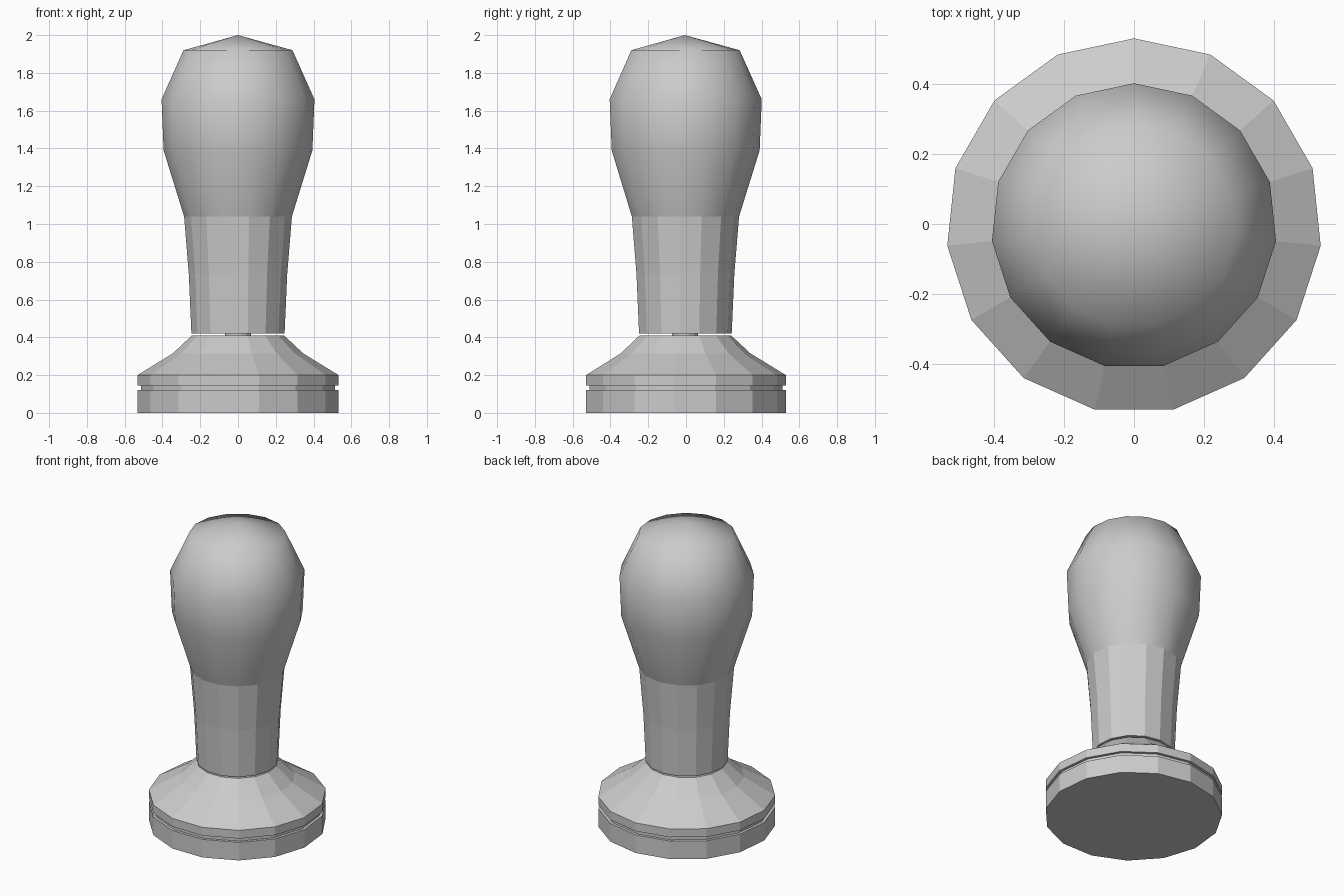
import bpy, bmesh
from math import sin, cos, tau

if "Cube" in bpy.data.objects:
    bpy.data.objects.remove(bpy.data.objects["Cube"])

SIDES = 15
AXIS_Y = -0.006  # odd side count: shift the axis so the bounds are centred


def lathe(name, profile, smooth_above=None):
    """Revolve (radius, z) points; a zero radius closes to a pole, else to a flat cap."""
    bm = bmesh.new()
    rings = []
    for r, z in profile:
        if r == 0:
            rings.append([bm.verts.new((0, AXIS_Y, z))] * SIDES)
        else:
            rings.append([bm.verts.new((r * sin(tau * i / SIDES),
                                        AXIS_Y + r * cos(tau * i / SIDES), z))
                          for i in range(SIDES)])
    for low, high in zip(rings, rings[1:]):
        for i in range(SIDES):
            j = (i + 1) % SIDES
            quad = dict.fromkeys((low[i], low[j], high[j], high[i]))
            bm.faces.new(list(quad))
    for ring, (r, z) in ((rings[0], profile[0]), (rings[-1], profile[-1])):
        if r > 0:
            bm.faces.new(ring)
    bmesh.ops.recalc_face_normals(bm, faces=bm.faces)
    if smooth_above is not None:
        for f in bm.faces:
            f.smooth = min(v.co.z for v in f.verts) > smooth_above
    mesh = bpy.data.meshes.new(name)
    bm.to_mesh(mesh)
    bm.free()
    obj = bpy.data.objects.new(name, mesh)
    bpy.context.collection.objects.link(obj)
    return obj


# Faceted base with a groove round its rim
lathe("base", [(0.535, 0), (0.535, 0.12), (0.517, 0.12), (0.517, 0.145),
               (0.535, 0.145), (0.535, 0.2), (0.347, 0.315), (0.245, 0.41)])

# Thin pin joining base and handle
lathe("connecting_pin", [(0.07, 0.40), (0.07, 0.43)])

# Handle: flat-faced grip below, smooth bulb above
lathe("handle", [(0.248, 0.42), (0.262, 0.735), (0.287, 1.04), (0.396, 1.39),
                 (0.407, 1.66), (0.29, 1.92), (0, 2.0)], smooth_above=1.0)
